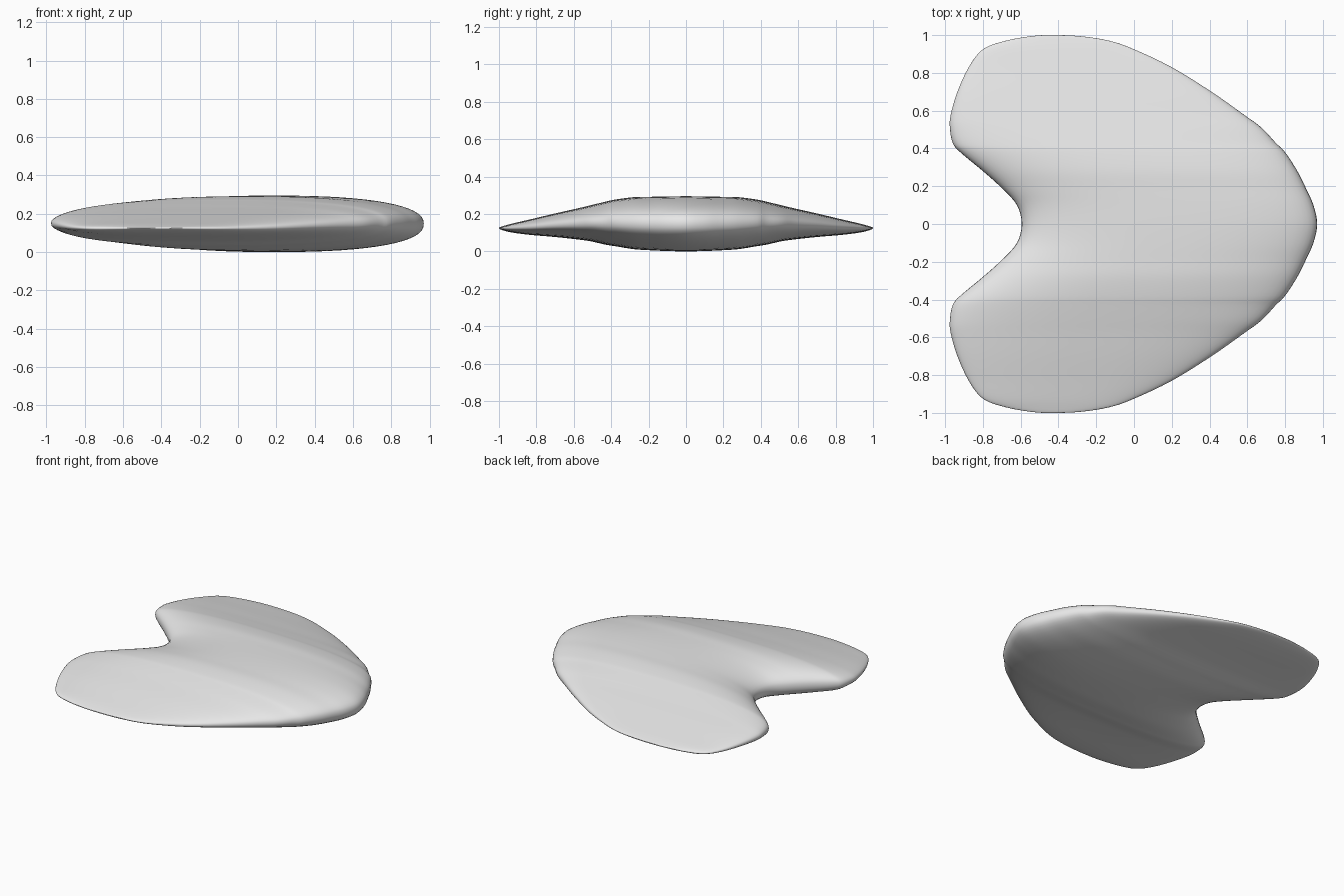
import bpy, bmesh, math

cube = bpy.data.objects.get("Cube")
if cube:
    bpy.data.objects.remove(cube, do_unlink=True)

# Half-body stations: y, notch-side x, tip-side x, top z, bottom z
half = [
    (0, -.595, .97, .295, 0),
    (.1, -.62, .95, .294, .002),
    (.19, -.70, .91, .292, .006),
    (.28, -.80, .865, .29, .012),
    (.38, -.92, .80, .277, .028),
    (.43, -.96, .75, .266, .036),
    (.51, -.975, .675, .247, .054),
    (.58, -.97, .58, .23, .064),
    (.70, -.935, .41, .203, .077),
    (.83, -.875, .20, .172, .088),
    (.925, -.80, 0, .15, .1),
    (.97, -.68, -.13, .138, .11),
    (.995, -.54, -.29, .13, .119),
    (1, -.44, -.44, .125, .125),
]
SIDES, STEPS, ROUNDNESS = 64, 4, 2.4


def flip(row):
    """Same station on the other side of the body."""
    return (-row[0],) + row[1:]


def past_tip(row):
    """Continue around the lobe end so the outline stays round."""
    y, left, right, top, bottom = row
    return (y, right, left, bottom, top)


def smooth(a, b, c, d, t):
    """Catmull-Rom interpolation between b and c."""
    return b + t / 2 * (c - a + t * (2*a - 5*b + 4*c - d + t * (3*(b - c) + d - a)))


def rounded(v):
    return math.copysign(abs(v) ** (2 / ROUNDNESS), v)


def make_section(bm, row):
    """One rounded closed section across the body."""
    y, left, right, top, bottom = row
    ring = []
    for i in range(SIDES):
        a = math.tau * i / SIDES
        x = (left + right) / 2 + (right - left) / 2 * rounded(math.cos(a))
        z = (top + bottom) / 2 + (top - bottom) / 2 * rounded(math.sin(a))
        ring.append(bm.verts.new((x, y, z)))
    return ring


# Smooth list of stations from lobe end to lobe end
rows = [flip(r) for r in reversed(half[1:])] + half
rows = [flip(past_tip(half[-2]))] + rows + [past_tip(half[-2])]
stations = []
for i in range(1, len(rows) - 2):
    for s in range(STEPS):
        stations.append([smooth(*vals, s / STEPS) for vals in zip(*rows[i-1:i+3])])
stations.append(rows[-2])

# Heart-shaped body lofted through the stations
bm = bmesh.new()
rings = [make_section(bm, row) for row in stations]
for a, b in zip(rings, rings[1:]):
    for i in range(SIDES):
        j = (i + 1) % SIDES
        bm.faces.new((a[i], a[j], b[j], b[i]))
bmesh.ops.remove_doubles(bm, verts=bm.verts, dist=0.0002)
bmesh.ops.recalc_face_normals(bm, faces=bm.faces)
for face in bm.faces:
    face.smooth = True
mesh = bpy.data.meshes.new("heart_body")
bm.to_mesh(mesh)
bm.free()
body = bpy.data.objects.new("heart_body", mesh)
bpy.context.collection.objects.link(body)

# Plain light grey
grey = bpy.data.materials.new("light_grey")
grey.use_nodes = True
colour = (.8, .8, .8, 1)
grey.diffuse_color = colour
grey.node_tree.nodes["Principled BSDF"].inputs["Base Color"].default_value = colour
mesh.materials.append(grey)
